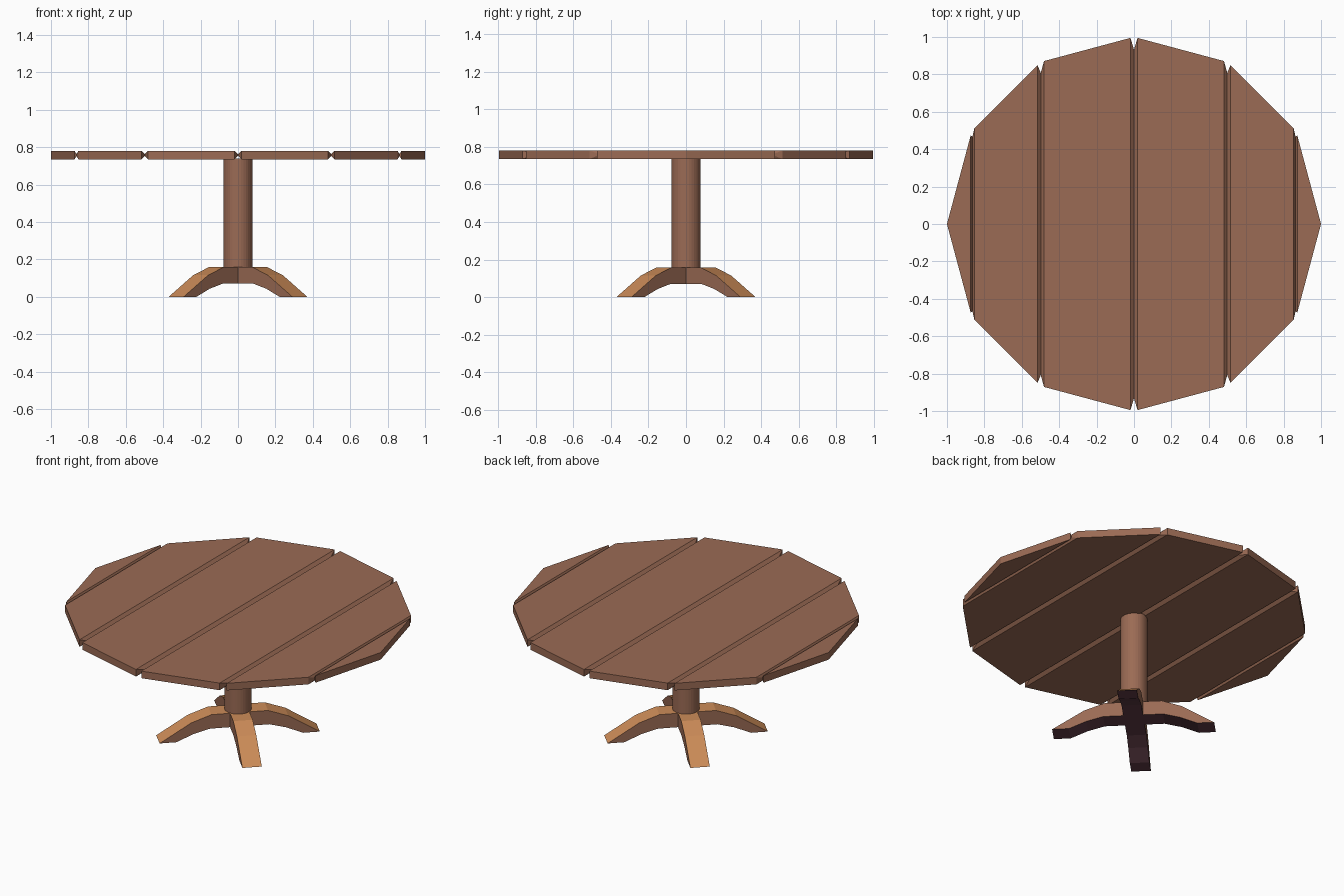
import bpy, bmesh, math
from mathutils import Matrix

if "Cube" in bpy.data.objects:
    bpy.data.objects.remove(bpy.data.objects["Cube"])

def material(name, rgb):
    m = bpy.data.materials.new(name)
    m.diffuse_color = (*rgb, 1)
    m.use_nodes = True
    m.node_tree.nodes["Principled BSDF"].inputs["Base Color"].default_value = m.diffuse_color
    return m

BROWN = material("brown wood", (0.328, 0.147, 0.090))
TAN = material("light tan wood", (0.610, 0.262, 0.098))
DARK = material("dark plum wood", (0.114, 0.045, 0.061))

def finish(bm, name, mats):
    bmesh.ops.remove_doubles(bm, verts=bm.verts, dist=0.0005)
    bmesh.ops.recalc_face_normals(bm, faces=bm.faces)
    mesh = bpy.data.meshes.new(name)
    for m in mats:
        mesh.materials.append(m)
    ob = bpy.data.objects.new(name, mesh)
    bpy.context.collection.objects.link(ob)
    return ob, bm

# Twelve-sided tabletop: rectangular sections along x, pinched at the plank grooves
def half_width(x):
    x = abs(x)
    corners = [(math.sin(math.radians(a)), math.cos(math.radians(a))) for a in (0, 30, 60, 90)]
    for (x0, y0), (x1, y1) in zip(corners, corners[1:]):
        if x <= x1 + 1e-6:
            return y0 + (y1 - y0) * (x - x0) / (x1 - x0)
    return 0.0

Z0, Z1, ZM = 0.735, 0.78, 0.7575
stations = [(-1.0, 0.0, Z0, Z1)]
for x, g in ((-0.866, 0.010), (-0.5, 0.0175), (0, 0.019), (0.5, 0.0175), (0.866, 0.010)):
    xc = x * 0.997
    stations += [(xc - g, half_width(xc - g), Z0, Z1),
                 (xc, half_width(xc) * 0.932, ZM - 0.005, ZM + 0.005),
                 (xc + g, half_width(xc + g), Z0, Z1)]
stations.append((1.0, 0.0, Z0, Z1))

bm = bmesh.new()
rings = []
for x, h, a, b in stations:
    if h < 0.001:
        lo, hi = bm.verts.new((x, 0, a)), bm.verts.new((x, 0, b))
        rings.append([lo, lo, hi, hi])
    else:
        rings.append([bm.verts.new((x, y, z)) for y, z in ((-h, a), (h, a), (h, b), (-h, b))])
for r, s in zip(rings, rings[1:]):
    for i in range(4):
        j = (i + 1) % 4
        bm.faces.new(list(dict.fromkeys((r[i], r[j], s[j], s[i]))))
top, bm = finish(bm, "tabletop", [BROWN])
bm.to_mesh(top.data)
bm.free()

# Round column
bpy.ops.mesh.primitive_cylinder_add(vertices=32, radius=0.0775, depth=0.60, location=(0, 0, 0.44))
col = bpy.context.object
col.name = "column"
col.data.materials.append(BROWN)

# Four arched legs on the diagonals, joined at a square hub
W = 0.0565
upper = [(W, 0.158), (0.165, 0.158), (0.283, 0.115), (0.467, 0)]
lower = [(W, 0.07), (0.173, 0.07), (0.27, 0.043), (0.37, 0)]
bm = bmesh.new()
for k in range(4):
    rot = Matrix.Rotation(math.radians(45 + 90 * k), 4, 'Z')
    sections = []
    for (ru, zu), (rl, zl) in zip(upper, lower):
        pts = ((ru, -W, zu), (ru, W, zu), (rl, W, zl), (rl, -W, zl))
        sections.append([bm.verts.new(p) for p in pts])
    for r, s in zip(sections, sections[1:]):
        for i, mat in enumerate((1, 0, 2, 0)):  # top, side, underside, side
            j = (i + 1) % 4
            bm.faces.new((r[i], r[j], s[j], s[i])).material_index = mat
    bm.faces.new(sections[-1]).material_index = 2  # foot
    bmesh.ops.transform(bm, matrix=rot, verts=[v for s in sections for v in s])
for z, mat in ((0.158, 1), (0.07, 2)):
    c = W * math.sqrt(2)
    hub = [bm.verts.new(p) for p in ((c, 0, z), (0, c, z), (-c, 0, z), (0, -c, z))]
    bm.faces.new(hub).material_index = mat
legs, bm = finish(bm, "legs", [BROWN, TAN, DARK])
bm.to_mesh(legs.data)
bm.free()
